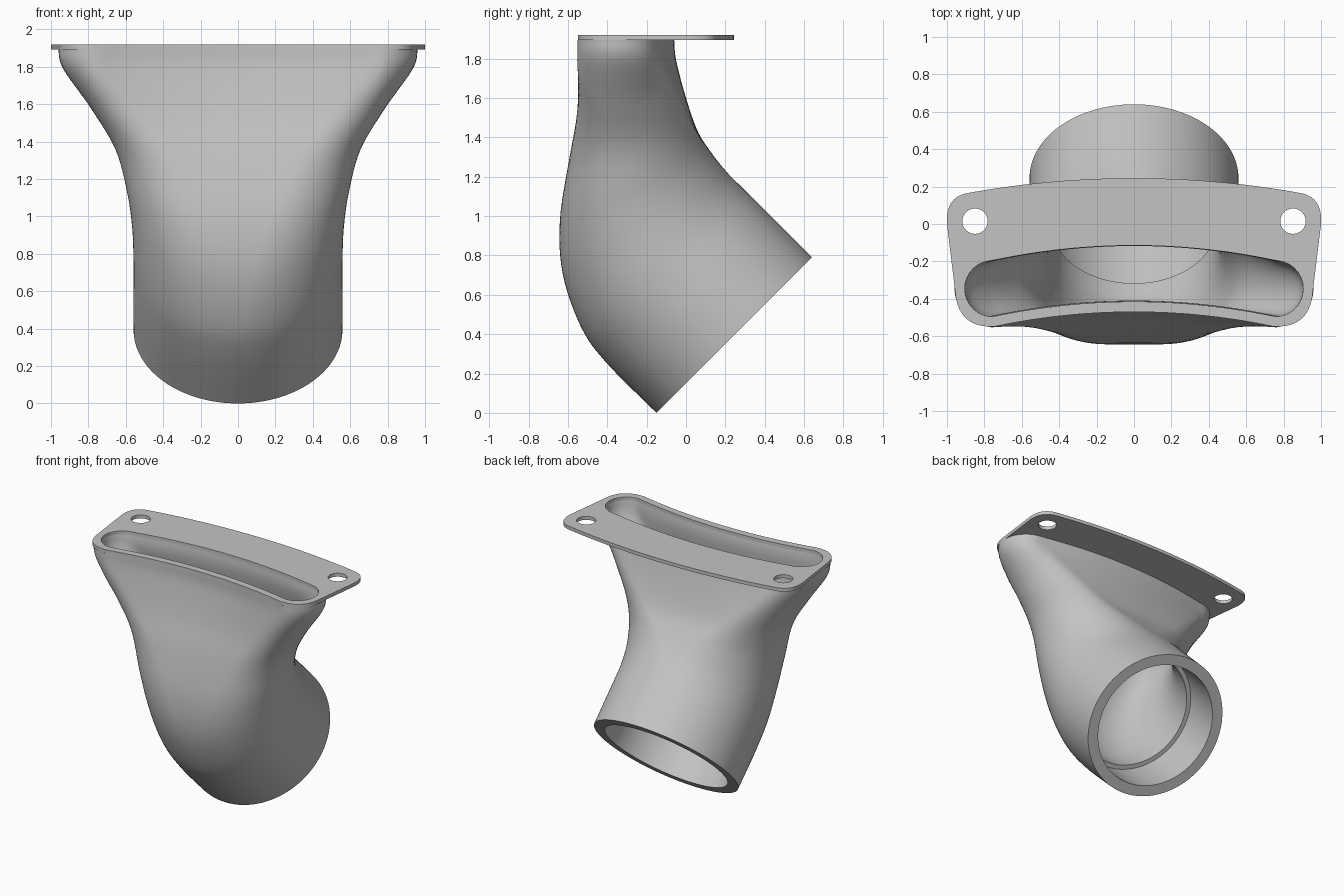
import bpy, bmesh, math
from mathutils import Vector

cube = bpy.data.objects.get("Cube")
if cube:
    bpy.data.objects.remove(cube)

grey = bpy.data.materials.new("plain_grey")
grey.use_nodes = True
grey.diffuse_color = (0.55, 0.55, 0.55, 1)
grey.node_tree.nodes["Principled BSDF"].inputs["Base Color"].default_value = (0.55, 0.55, 0.55, 1)

POINTS = 128         # points round each duct section
STEPS = 6            # rings between key sections
PLATE_LOW, PLATE_TOP = 1.893, 1.92

# Key sections: front y, front z, back y, back z, half width, bend
KEYS = [
    (-0.47, PLATE_LOW, -0.06, PLATE_LOW, 0.96, 0.14),
    (-0.475, 1.79, -0.05, 1.79, 0.935, 0.14),
    (-0.52, 1.55, 0.0, 1.60, 0.78, 0.11),
    (-0.585, 1.30, 0.06, 1.43, 0.655, 0.06),
    (-0.64, 0.98, 0.13, 1.32, 0.595, 0.02),
    (-0.625, 0.70, 0.21, 1.22, 0.567, 0),
    (-0.53, 0.43, 0.285, 1.145, 0.559, 0),
    (-0.40, 0.25, 0.39, 1.04, 0.5586, 0),
    (-0.15, 0.0, 0.64, 0.79, 0.5586, 0),
]
LAST = len(KEYS) - 1
STEP_AT = LAST - 1   # key section where the socket ends


def section(t):
    """Smoothly interpolated key section."""
    i = min(int(t), LAST - 1)
    f = t - i
    a, b, c, d = (KEYS[min(max(j, 0), LAST)] for j in range(i - 1, i + 3))
    return [q + 0.5 * f * (r - p + f * (2 * p - 5 * q + 4 * r - s + f * (3 * (q - r) + s - p)))
            for p, q, r, s in zip(a, b, c, d)]


def stadium(s, half, r):
    """Point at distance s round a slot outline, from the middle of its front."""
    arc = math.pi * r
    if s < half:
        return s, -r
    s -= half
    if s < arc:
        return half + r * math.sin(s / r), -r * math.cos(s / r)
    s -= arc
    if s < 2 * half:
        return half - s, r
    s -= 2 * half
    if s < arc:
        return -half - r * math.sin(s / r), r * math.cos(s / r)
    return s - arc - half, -r


def ring(t, wall=0.0):
    """Duct section at t, shrunk inward by the wall thickness."""
    fy, fz, by, bz, width, bend = section(t)
    front, back = Vector((0, fy, fz)), Vector((0, by, bz))
    centre, chord = (front + back) / 2, back - front
    r = chord.length / 2 - wall
    half = max(width - wall - r, 0)
    chord.normalize()
    total = 4 * half + 2 * math.pi * r
    out = []
    for k in range(POINTS):
        x, v = stadium(total * k / POINTS, half, r)
        v -= bend * min(abs(x), 0.76) ** 2
        out.append(centre + Vector((x, 0, 0)) + chord * v)
    return out


def finish(bm, name):
    bmesh.ops.recalc_face_normals(bm, faces=bm.faces)
    mesh = bpy.data.meshes.new(name)
    bm.to_mesh(mesh)
    bm.free()
    obj = bpy.data.objects.new(name, mesh)
    bpy.context.collection.objects.link(obj)
    mesh.materials.append(grey)
    bpy.ops.object.select_all(action='DESELECT')
    obj.select_set(True)
    bpy.context.view_layer.objects.active = obj
    bpy.ops.object.shade_smooth_by_angle(angle=math.radians(30))
    return obj


# Duct: outside, socket with inner step, then inside back up to the slot
SLOT_WALL, STEP_WALL, SOCKET_WALL = 0.055, 0.117, 0.083
rings = [ring(i / STEPS) for i in range(LAST * STEPS + 1)]
rings += [ring(LAST, SOCKET_WALL), ring(STEP_AT, SOCKET_WALL)]
for i in range(STEP_AT * STEPS, -1, -1):
    t = i / STEPS
    rings.append(ring(t, SLOT_WALL + (STEP_WALL - SLOT_WALL) * t / STEP_AT))

bm = bmesh.new()
loops = [[bm.verts.new(p) for p in points] for points in rings]
for a, b in zip(loops, loops[1:] + loops[:1]):
    for k in range(POINTS):
        n = (k + 1) % POINTS
        bm.faces.new((a[k], a[n], b[n], b[k]))
finish(bm, "duct")


# Mounting plate
def bezier(p0, p1, p2, count=10):
    p0, p1, p2 = Vector(p0), Vector(p1), Vector(p2)
    return [p0 * (1 - u) ** 2 + p1 * 2 * u * (1 - u) + p2 * u * u
            for u in (i / count for i in range(count + 1))]


def circle(cx, cy, r, count=32):
    return [(cx + r * math.cos(math.tau * k / count), cy + r * math.sin(math.tau * k / count))
            for k in range(count)]


# Right half outline from back middle to front middle, then mirrored
side = [Vector((0.88 * i / 12, 0.245 - 0.1 * (0.88 * i / 12) ** 2)) for i in range(12)]
side += bezier((0.88, 0.167), (1.01, 0.15), (1.0, 0.0))
side += bezier((0.957, -0.353), (0.945, -0.56), (0.743, -0.548))
side += [Vector((x, -0.47 - 0.14 * x * x)) for x in (0.743 * i / 12 for i in range(11, -1, -1))]
outline = side + [Vector((-p.x, p.y)) for p in side[-2:0:-1]]

bm = bmesh.new()
edges = []
slot = [(p.x, p.y) for p in ring(0, SLOT_WALL)]
for loop in (outline, slot, circle(0.85, 0.015, 0.068), circle(-0.85, 0.015, 0.068)):
    verts = [bm.verts.new((p[0], p[1], PLATE_LOW)) for p in loop]
    edges += [bm.edges.new((verts[k - 1], verts[k])) for k in range(len(verts))]
bmesh.ops.triangle_fill(bm, edges=edges, use_beauty=True, normal=(0, 0, 1))
top = bmesh.ops.extrude_face_region(bm, geom=bm.faces[:], use_keep_orig=True)
bmesh.ops.translate(bm, vec=(0, 0, PLATE_TOP - PLATE_LOW),
                    verts=[g for g in top["geom"] if isinstance(g, bmesh.types.BMVert)])
finish(bm, "mounting_plate")
